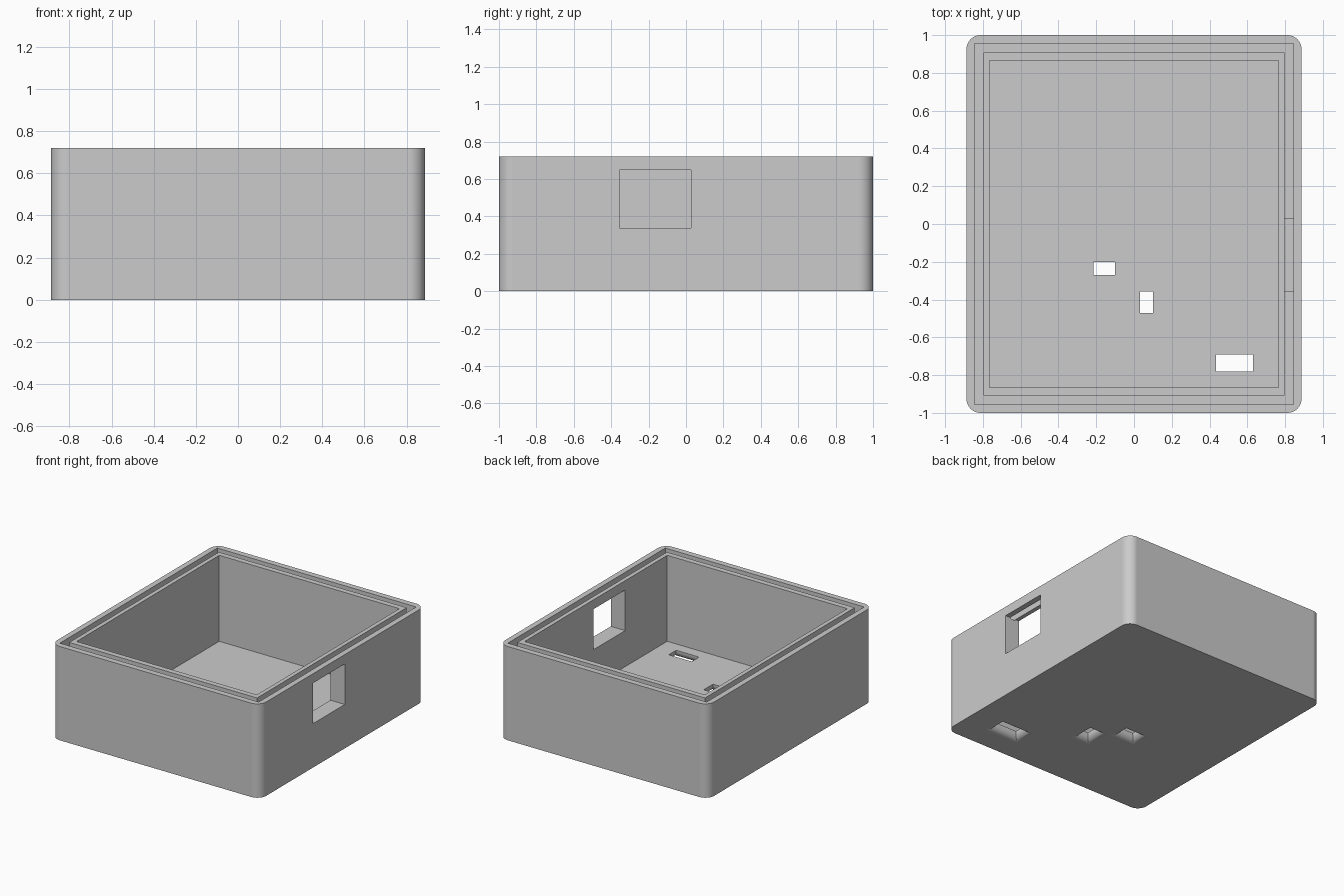
import bpy, bmesh, math

old = bpy.data.objects.get("Cube")
if old:
    bpy.data.objects.remove(old, do_unlink=True)

HX, HY, HEIGHT = 0.887, 1.0, 0.72
FLOOR = 0.06

grey = bpy.data.materials.new("plain grey")
grey.use_nodes = True
colour = (0.6, 0.6, 0.6, 1)
grey.diffuse_color = colour
grey.node_tree.nodes["Principled BSDF"].inputs["Base Color"].default_value = colour


def loft(name, rings, closed=False):
    """Join rectangles (x0, x1, y0, y1, z) into a solid, or into a closed frame."""
    bm = bmesh.new()
    loops = [[bm.verts.new((x, y, z)) for x, y in ((x0, y0), (x1, y0), (x1, y1), (x0, y1))]
             for x0, x1, y0, y1, z in rings]
    pairs = list(zip(loops, loops[1:]))
    if closed:
        pairs.append((loops[-1], loops[0]))
    else:
        bm.faces.new(loops[0])
        bm.faces.new(loops[-1])
    for a, b in pairs:
        for i in range(4):
            j = (i + 1) % 4
            bm.faces.new((a[i], a[j], b[j], b[i]))
    bmesh.ops.recalc_face_normals(bm, faces=bm.faces)
    mesh = bpy.data.meshes.new(name)
    bm.to_mesh(mesh)
    bm.free()
    mesh.materials.append(grey)
    obj = bpy.data.objects.new(name, mesh)
    bpy.context.collection.objects.link(obj)
    return obj


def centred(hx, hy, z):
    return (-hx, hx, -hy, hy, z)


def vent_cutter(x0, x1, y0, y1, radius=0.05, steps=6):
    """Rectangular slot whose lower rim is rounded outwards."""
    rings = [(x0 - radius, x1 + radius, y0 - radius, y1 + radius, -0.03)]
    for k in range(steps + 1):
        a = math.pi / 2 * k / steps
        d = radius * (1 - math.sin(a))
        rings.append((x0 - d, x1 + d, y0 - d, y1 + d, radius * (1 - math.cos(a))))
    rings.append((x0, x1, y0, y1, FLOOR + 0.04))
    return loft("vent_cutter", rings)


# Outer block with rounded upright edges
case = loft("open_case", [centred(HX, HY, 0), centred(HX, HY, HEIGHT)])
bm = bmesh.new()
bm.from_mesh(case.data)
upright = [e for e in bm.edges if abs(e.verts[0].co.z - e.verts[1].co.z) > 0.1]
bmesh.ops.bevel(bm, geom=upright, offset=0.075, segments=10, profile=0.5, affect='EDGES')
bm.to_mesh(case.data)
bm.free()

# Interior, rim groove, side window and floor slots
cutters = [
    loft("cavity_cutter", [centred(0.765, 0.865, FLOOR), centred(0.765, 0.865, 1)]),
    loft("groove_cutter", [centred(0.844, 0.955, 0.64), centred(0.844, 0.955, 1),
                           centred(0.797, 0.907, 1), centred(0.797, 0.907, 0.64)], closed=True),
    loft("window_cutter", [(0.7, 1, -0.355, 0.028, 0.337), (0.7, 1, -0.355, 0.028, 0.648)]),
    vent_cutter(-0.215, -0.1, -0.27, -0.2),
    vent_cutter(0.032, 0.1, -0.47, -0.358),
    vent_cutter(0.435, 0.63, -0.78, -0.69),
]
bpy.ops.object.select_all(action='DESELECT')
case.select_set(True)
bpy.context.view_layer.objects.active = case
for cutter in cutters:
    cutter.hide_render = True
    mod = case.modifiers.new("cut", 'BOOLEAN')
    mod.operation = 'DIFFERENCE'
    mod.solver = 'EXACT'
    mod.object = cutter
    bpy.ops.object.modifier_apply(modifier=mod.name)
    bpy.data.objects.remove(cutter, do_unlink=True)

# Smooth rounded edges, flat panels
bpy.ops.object.shade_smooth_by_angle()
weighted = case.modifiers.new("panel_normals", 'WEIGHTED_NORMAL')
weighted.keep_sharp = True
